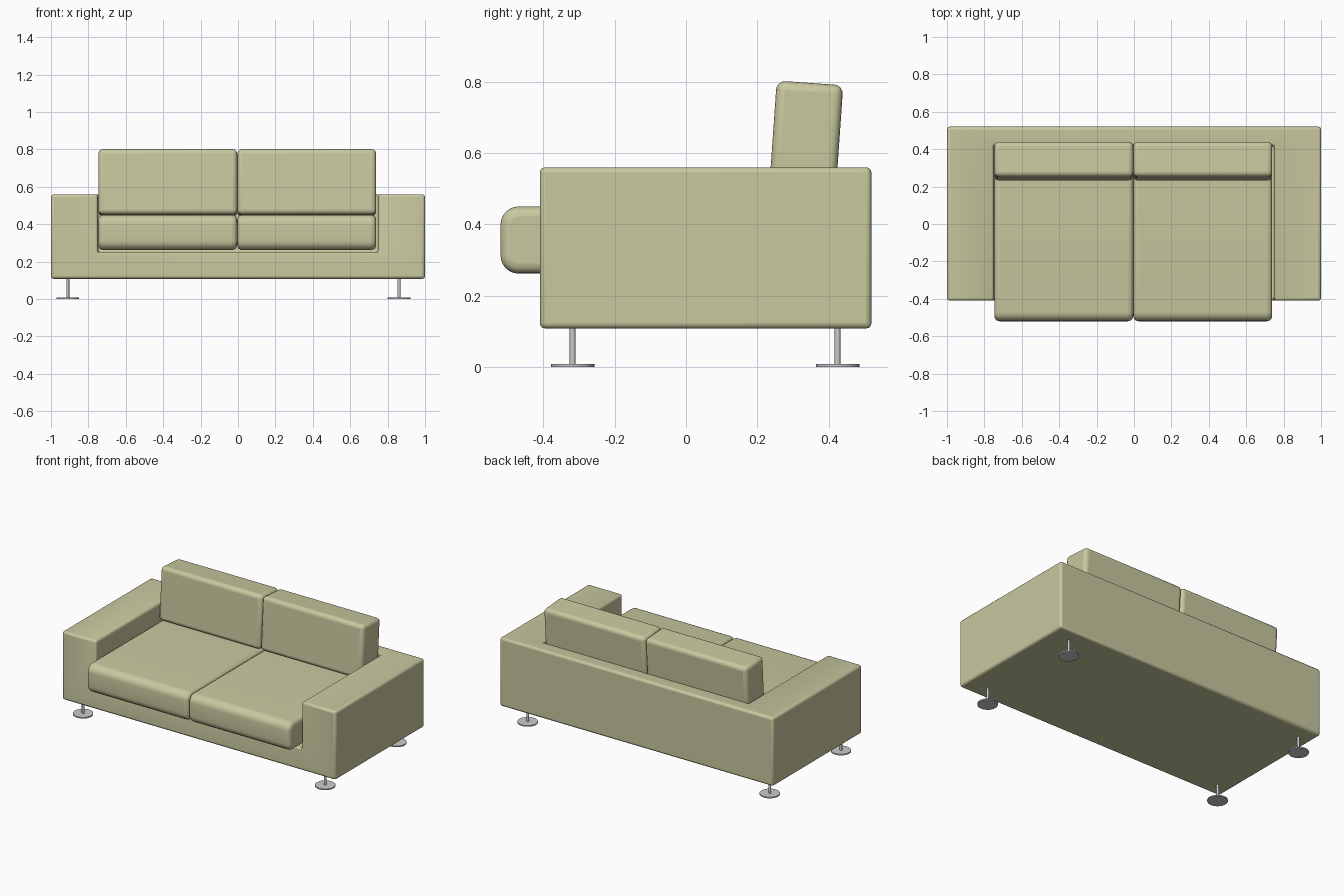
import bpy, bmesh, math
from mathutils import Vector

if "Cube" in bpy.data.objects:
    bpy.data.objects.remove(bpy.data.objects["Cube"])

fabric = bpy.data.materials.new("olive_fabric")
fabric.diffuse_color = (0.58, 0.58, 0.35, 1)
fabric.use_nodes = True
fabric.node_tree.nodes["Principled BSDF"].inputs["Base Color"].default_value = fabric.diffuse_color


def box(name, lo, hi, front_round=0.0):
    """Box between two corners; optionally rounds the long front edges."""
    lo, hi = Vector(lo), Vector(hi)
    bm = bmesh.new()
    bmesh.ops.create_cube(bm, size=1)
    bmesh.ops.scale(bm, vec=hi - lo, verts=bm.verts)
    if front_round:
        edges = [e for e in bm.edges if all(v.co.y < 0 for v in e.verts)
                 and abs(e.verts[0].co.x - e.verts[1].co.x) > 0.1]
        bmesh.ops.bevel(bm, geom=edges, offset=front_round, segments=6,
                        profile=0.5, affect='EDGES')
    mesh = bpy.data.meshes.new(name)
    bm.to_mesh(mesh)
    bm.free()
    ob = bpy.data.objects.new(name, mesh)
    ob.location = (lo + hi) / 2
    bpy.context.collection.objects.link(ob)
    return ob


def soften(ob, width, segments):
    """Rounded upholstery edges, smooth shading and fabric colour."""
    ob.data.materials.append(fabric)
    bev = ob.modifiers.new("rounded_edges", 'BEVEL')
    bev.width, bev.segments = width, segments
    bev.limit_method = 'ANGLE'
    bev.angle_limit = math.radians(50)
    bev.use_clamp_overlap = False
    smooth(ob)


def smooth(ob):
    bpy.ops.object.select_all(action='DESELECT')
    ob.select_set(True)
    bpy.context.view_layer.objects.active = ob
    bpy.ops.object.shade_smooth_by_angle(angle=math.radians(40))


# Frame: one block with the seating well cut out between arms and back
frame = box("frame", (-1, -0.41, 0.108), (1, 0.52, 0.56))
well = box("well_cutter", (-0.75, -0.6, 0.25), (0.75, 0.42, 0.8))
well.hide_render = True
well.hide_set(True)
cut = frame.modifiers.new("seating_well", 'BOOLEAN')
cut.operation, cut.object, cut.solver = 'DIFFERENCE', well, 'EXACT'
soften(frame, 0.015, 3)

# Seat and back cushions, one pair per side
for side, x0, x1 in (("left", -0.747, -0.004), ("right", -0.004, 0.739)):
    seat = box(side + "_seat_cushion", (x0, -0.52, 0.262), (x1, 0.415, 0.45), 0.05)
    soften(seat, 0.028, 4)

    back = box(side + "_back_cushion", (x0, 0.24, 0.447), (x1, 0.427, 0.797))
    back.location.y += 0.002
    back.rotation_euler.x = math.radians(-4)
    soften(back, 0.025, 4)


# Metal legs: thin stem on a round foot plate
def cylinder(name, x, y, z0, z1, radius, sides):
    bpy.ops.mesh.primitive_cylinder_add(vertices=sides, radius=radius, depth=z1 - z0,
                                        location=(x, y, (z0 + z1) / 2))
    bpy.context.object.name = name
    smooth(bpy.context.object)


for row, y in (("front", -0.318), ("back", 0.425)):
    for side, x in (("left", -0.91), ("right", 0.86)):
        cylinder(f"{row}_{side}_foot_plate", x, y, 0, 0.008, 0.061, 32)
        cylinder(f"{row}_{side}_leg_stem", x, y, 0.006, 0.11, 0.008, 16)
